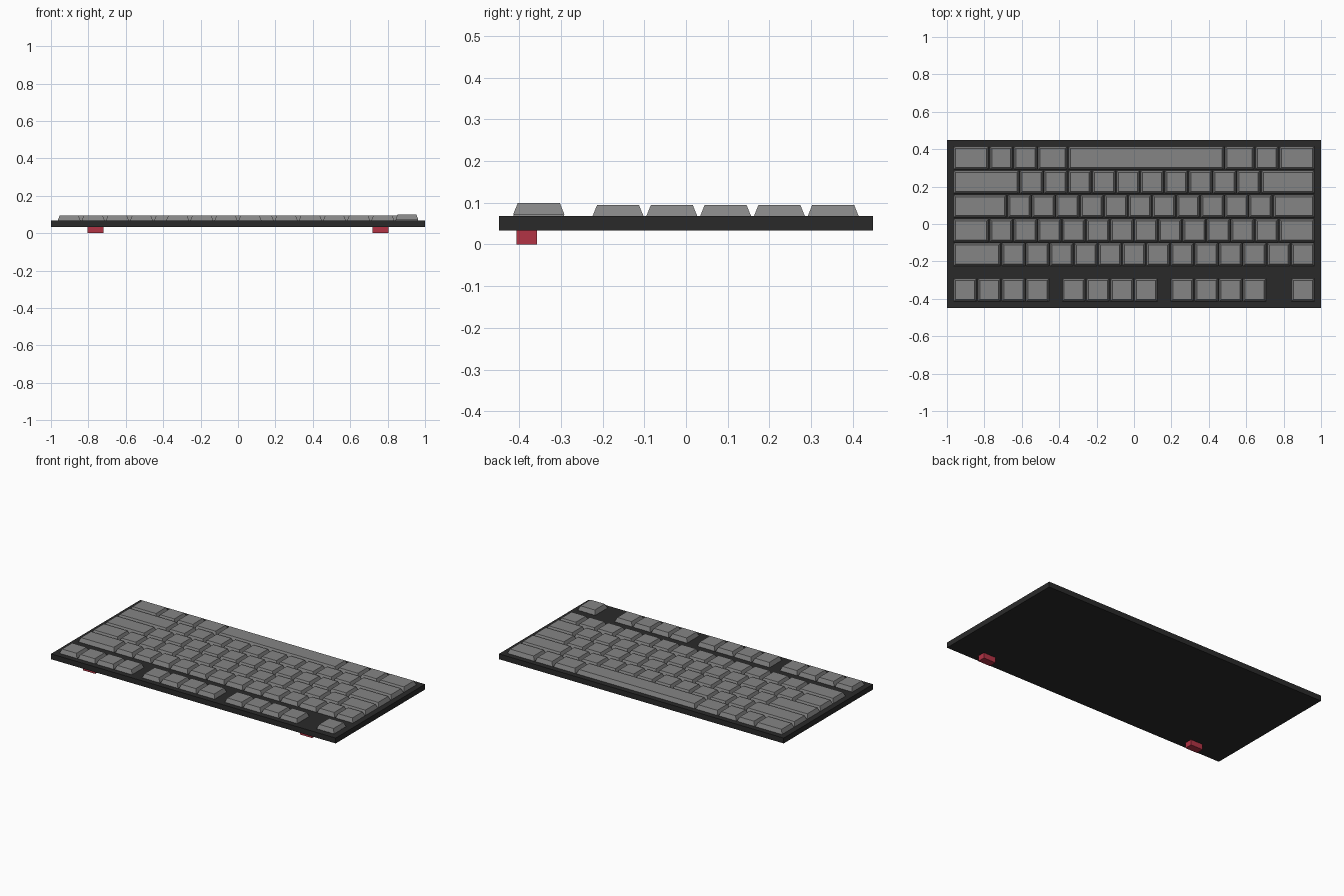
import bpy, bmesh

if "Cube" in bpy.data.objects:
    bpy.data.objects.remove(bpy.data.objects["Cube"])

PITCH = 0.129      # one key unit
SIZE = 0.123       # footprint of a one-unit key
INSET = 0.011      # taper of the key sides
LEFT = -7.5 * PITCH


def material(name, rgb):
    m = bpy.data.materials.new(name)
    m.diffuse_color = (*rgb, 1)
    m.use_nodes = True
    m.node_tree.nodes["Principled BSDF"].inputs["Base Color"].default_value = m.diffuse_color
    return m


def add_block(bm, x0, x1, y0, y1, z0, z1, inset=0.0):
    """Box whose top face is inset on every side."""
    lo = [bm.verts.new((x, y, z0)) for x, y in
          ((x0, y0), (x1, y0), (x1, y1), (x0, y1))]
    hi = [bm.verts.new((x, y, z1)) for x, y in
          ((x0 + inset, y0 + inset), (x1 - inset, y0 + inset),
           (x1 - inset, y1 - inset), (x0 + inset, y1 - inset))]
    bm.faces.new(lo[::-1])
    bm.faces.new(hi)
    for i in range(4):
        j = (i + 1) % 4
        bm.faces.new((lo[i], lo[j], hi[j], hi[i]))


def finish(bm, name, mat):
    me = bpy.data.meshes.new(name)
    bm.to_mesh(me)
    bm.free()
    ob = bpy.data.objects.new(name, me)
    bpy.context.collection.objects.link(ob)
    me.materials.append(mat)
    return ob


dark = material("case_dark", (0.023, 0.023, 0.023))
grey = material("key_grey", (0.235, 0.235, 0.235))
red = material("foot_red", (0.45, 0.033, 0.06))

# Case plate
bm = bmesh.new()
add_block(bm, -1, 1, -0.448, 0.448, 0.034, 0.068)
finish(bm, "case", dark)

# Key rows: name, y centre, widths in key units (negative = gap)
rows = [
    ("space_row", 0.353, [1.5, 1, 1, 1.25, 6.5, 1.25, 1, 1.5]),
    ("shift_row", 0.224, [2.75] + [1] * 10 + [2.25]),
    ("home_row", 0.095, [2.25] + [1] * 11 + [1.75]),
    ("upper_row", -0.034, [1.5] + [1] * 12 + [1.5]),
    ("number_row", -0.163, [2] + [1] * 13),
    ("function_row", -0.353, [1] * 4 + [-0.5] + [1] * 4 + [-0.5] + [1] * 4),
]
gap = (PITCH - SIZE) / 2
for name, y, widths in rows:
    bm = bmesh.new()
    x = LEFT
    for w in widths:
        if w > 0:
            add_block(bm, x + gap, x + w * PITCH - gap,
                      y - SIZE / 2, y + SIZE / 2, 0.067, 0.094, INSET)
        x += abs(w) * PITCH
    finish(bm, name, grey)

# Slightly raised corner key
bm = bmesh.new()
cx, cy, h = LEFT + 14.5 * PITCH, -0.353, SIZE / 2
add_block(bm, cx - h, cx + h, cy - h, cy + h, 0.072, 0.099, INSET)
finish(bm, "corner_key", grey)

# Two feet
for side, s in (("left", -1), ("right", 1)):
    bm = bmesh.new()
    cx = s * 0.762
    add_block(bm, cx - 0.043, cx + 0.043, -0.406, -0.357, 0, 0.035)
    finish(bm, side + "_foot", red)
